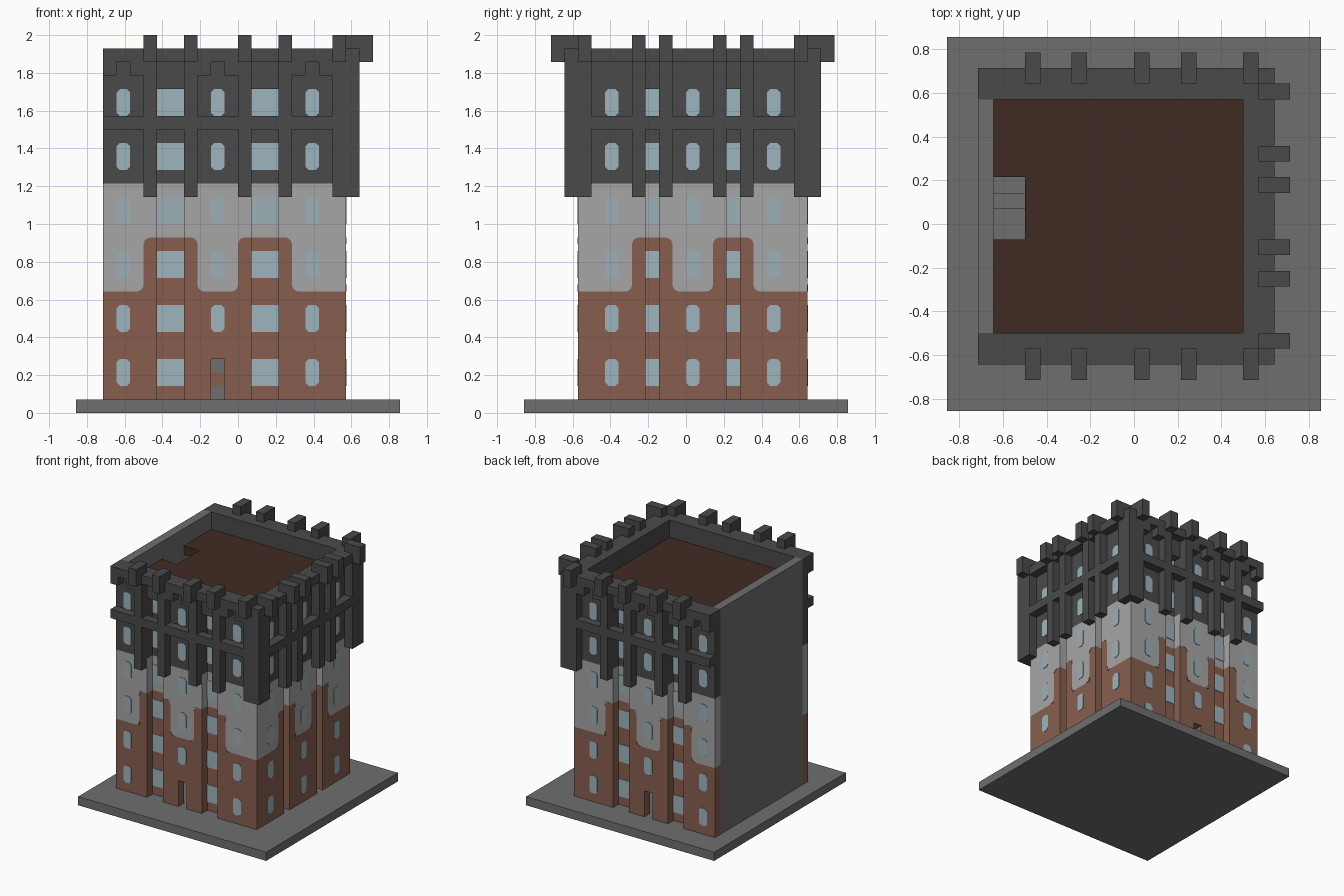
import bpy, bmesh, math

if "Cube" in bpy.data.objects:
    bpy.data.objects.remove(bpy.data.objects["Cube"], do_unlink=True)

S = 1 / 14  # one grid module of the building


def material(name, hexcode):
    rgb = [int(hexcode[i:i + 2], 16) / 255 for i in (0, 2, 4)]
    col = [((c + 0.055) / 1.055) ** 2.4 for c in rgb] + [1]
    m = bpy.data.materials.new(name)
    m.use_nodes = True
    m.diffuse_color = col
    m.node_tree.nodes["Principled BSDF"].inputs["Base Color"].default_value = col
    return m


GREY = material("mid grey stone", "6f6f6f")
DARK = material("dark grey stone", "4a4a4a")
LIGHT = material("light grey render", "a6a6a6")
BRICK = material("brown brick", "875f4f")
ROOF = material("dark brown roof", "402b22")
GLASS = material("pale blue glass", "9db5bd")
MUTED = material("muted blue glass", "9eb0b5")

parts = {}


def plain(u, d, z):
    return u, d, z


def prism(name, mat, pts, d0, d1, place=plain):
    """Outline in (along, up), extruded through depth and placed on a side."""
    bm = parts.setdefault(name, (bmesh.new(), mat))[0]
    rings = [[bm.verts.new([c * S for c in place(u, d, z)]) for u, z in pts]
             for d in (d0, d1)]
    bm.faces.new(rings[0])
    bm.faces.new(rings[1])
    for i in range(len(pts)):
        j = (i + 1) % len(pts)
        bm.faces.new((rings[0][i], rings[0][j], rings[1][j], rings[1][i]))


def box(name, mat, u, d, z, place=plain):
    rect = [(u[0], z[0]), (u[1], z[0]), (u[1], z[1]), (u[0], z[1])]
    prism(name, mat, rect, d[0], d[1], place)


def fillet(name, mat, u, z, su, sz, place, r=0.5):
    """Thin corner plate that rounds a colour border."""
    pts = [(u, z)]
    for i in range(5):
        a = math.pi / 2 * i / 4
        pts.append((u + su * r * (1 - math.sin(a)), z + sz * r * (1 - math.cos(a))))
    prism(name, mat, pts, -0.02, 0.05, place)


def wall(name, mat, u, z, place, d=(-1, 0)):
    if z[1] > z[0]:
        box(name, mat, u, d, z, place)


def stacked(side, u, split, place, bottom=1, d=(-1, 0)):
    """Brick, render and dark stone above each other."""
    wall(side + "_brick_wall", BRICK, u, (bottom, split), place, d)
    wall(side + "_render_wall", LIGHT, u, (split, 17), place, d)
    wall(side + "_upper_wall", DARK, u, (17, 24), place, d)


ROWS = range(2, 23, 4)


def facade(side, place, plains, bays, windows, ends, outer, corners, merlons, door, notches):
    # Plain wall panels, with a doorway where there is a door
    for a, b in plains:
        if door and a < door < b:
            stacked(side, (a, door), 9, place)
            stacked(side, (door, door + 1), 9, place, bottom=4)
            stacked(side, (door + 1, b), 9, place)
        else:
            stacked(side, (a, b), 9, place)
        for u, s in ((a, 1), (b, -1)):
            if u not in ends:
                fillet(side + "_brick_corners", BRICK, u, 9, s, 1, place)
    # Recessed bays between piers, under brick arches
    for a, b in bays:
        stacked(side, (a - 1, a), 13, place)
        stacked(side, (b, b + 1), 13, place)
        stacked(side, (a, b), 13, place, d=(-1.6, -1))
        fillet(side + "_arch_corners", LIGHT, a - 1, 13, 1, -1, place)
        fillet(side + "_arch_corners", LIGHT, b + 1, 13, -1, -1, place)
        for z in ROWS:
            pale = z == 14
            box(side + ("_muted_bay_windows" if pale else "_bay_windows"),
                MUTED if pale else GLASS, (a, b), (-1.02, -0.94), (z, z + 2), place)
        # Hanging stone columns on both piers
        for u in (a - 1, b):
            box(side + "_columns", DARK, (u, u + 1), (-0.01, 1), (16, 26), place)
    # Narrow windows with cut corners
    c = 0.25
    for w in windows:
        for z in ROWS:
            if w == door and z == 2:
                continue
            pts = [(w + c, z), (w + 1 - c, z), (w + 1, z + c), (w + 1, z + 2 - c),
                   (w + 1 - c, z + 2), (w + c, z + 2), (w, z + 2 - c), (w, z + c)]
            pale = z in (10, 14)
            prism(side + ("_muted_windows" if pale else "_windows"),
                  MUTED if pale else GLASS, pts, -0.02, 0.06, place)
    # Corner columns, band, parapet and battlements
    for u in corners:
        box(side + "_corner_columns", DARK, u, (-0.01, 1), (16, 26), place)
    box(side + "_band", DARK, outer, (-0.01, 1), (21, 22), place)
    box(side + "_inner_parapet", DARK, ends, (-1, 0), (24, 26), place)
    box(side + "_parapet", DARK, outer, (-1, 1), (26, 27), place)
    for w in notches:
        for u in (w - 1, w + 1):
            box(side + "_parapet_corbels", DARK, (u, u + 1), (-0.01, 1), (25, 26), place)
    for u in merlons:
        box(side + "_battlements", DARK, (u, u + 1), (0, 2), (26, 28), place)


# Front and back share one design
long_side = dict(plains=[(-10, -7), (-3, 0), (4, 8)], bays=[(-6, -4), (1, 3)],
                 windows=[-9, -2, 5], ends=(-10, 8), outer=(-10, 9),
                 corners=[(7, 9)], merlons=[-7, -4, 0, 3, 7], door=-2,
                 notches=[-9, -2, 5])
facade("front", lambda u, d, z: (u, -8 - d, z), **long_side)
facade("back", lambda u, d, z: (u, 9 + d, z), **long_side)

# Left side has narrower bays and no door
facade("left", lambda u, d, z: (8 + d, u, z),
       plains=[(-7, -4), (-1, 2), (5, 8)], bays=[(-3, -2), (3, 4)],
       windows=[-6, 0, 6], ends=(-7, 8), outer=(-8, 9),
       corners=[(-8, -7), (8, 9)], merlons=[-8, -4, -2, 2, 4, 8],
       door=None, notches=[])

# Ground slab and blank party wall
box("ground_slab", GREY, (-12, 12), (-12, 12), (0, 1))
box("party_wall", GREY, (-10, -9), (-7, 8), (1, 27))

# Roof deck around the stairwell
box("roof_deck", ROOF, (-7, 7), (-7, 8), (24, 25))
box("roof_deck", ROOF, (-9, -7), (-7, -1), (24, 25))
box("roof_deck", ROOF, (-9, -7), (3, 8), (24, 25))
for y0, y1, top in ((-1, 1, 24), (1, 2, 23), (2, 3, 22)):
    box("roof_stairs", GREY, (-9, -7), (y0, y1), (20, top))

# Stair core seen through the doorways
box("stair_core", GREY, (-3, 0), (-3, 4), (1, 2))
box("stair_landing", BRICK, (-3, 0), (-3, 4), (2, 3))
box("stair_core", GREY, (-3, 0), (-3, 4), (3, 20))

# Turn the collected parts into objects
for name, (bm, mat) in parts.items():
    bmesh.ops.recalc_face_normals(bm, faces=bm.faces)
    mesh = bpy.data.meshes.new(name)
    bm.to_mesh(mesh)
    bm.free()
    mesh.materials.append(mat)
    bpy.context.collection.objects.link(bpy.data.objects.new(name, mesh))
